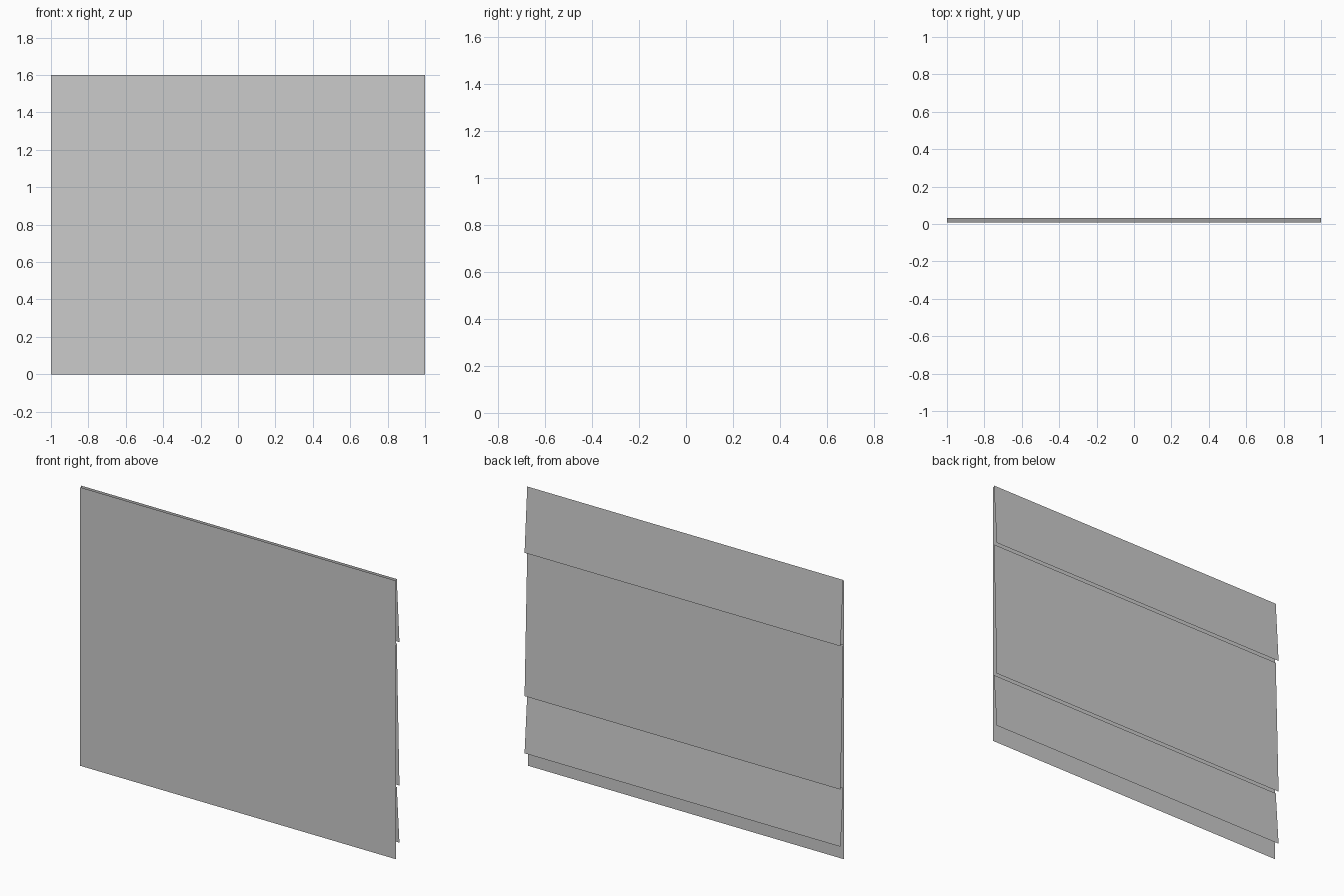
import bpy

if "Cube" in bpy.data.objects:
    bpy.data.objects.remove(bpy.data.objects["Cube"])


def sheet(name, z_top, z_bottom, y_top, y_bottom, faces_back):
    """Single-sided full-width sheet, optionally tilted."""
    verts = [(-1, y_bottom, z_bottom), (1, y_bottom, z_bottom),
             (1, y_top, z_top), (-1, y_top, z_top)]
    face = (3, 2, 1, 0) if faces_back else (0, 1, 2, 3)
    mesh = bpy.data.meshes.new(name)
    mesh.from_pydata(verts, [], [face])
    obj = bpy.data.objects.new(name, mesh)
    bpy.context.collection.objects.link(obj)
    return obj


# flat inner wall face
sheet("wall_panel", 1.593, 0.0, 0.0, 0.0, False)

# overlapping siding boards leaning outward at their lower edges
boards = [("upper_board", 1.60, 1.23),
          ("middle_board", 1.23, 0.41),
          ("lower_board", 0.41, 0.083)]
for name, top, bottom in boards:
    sheet(name, top, bottom, 0.007, 0.031, True)
